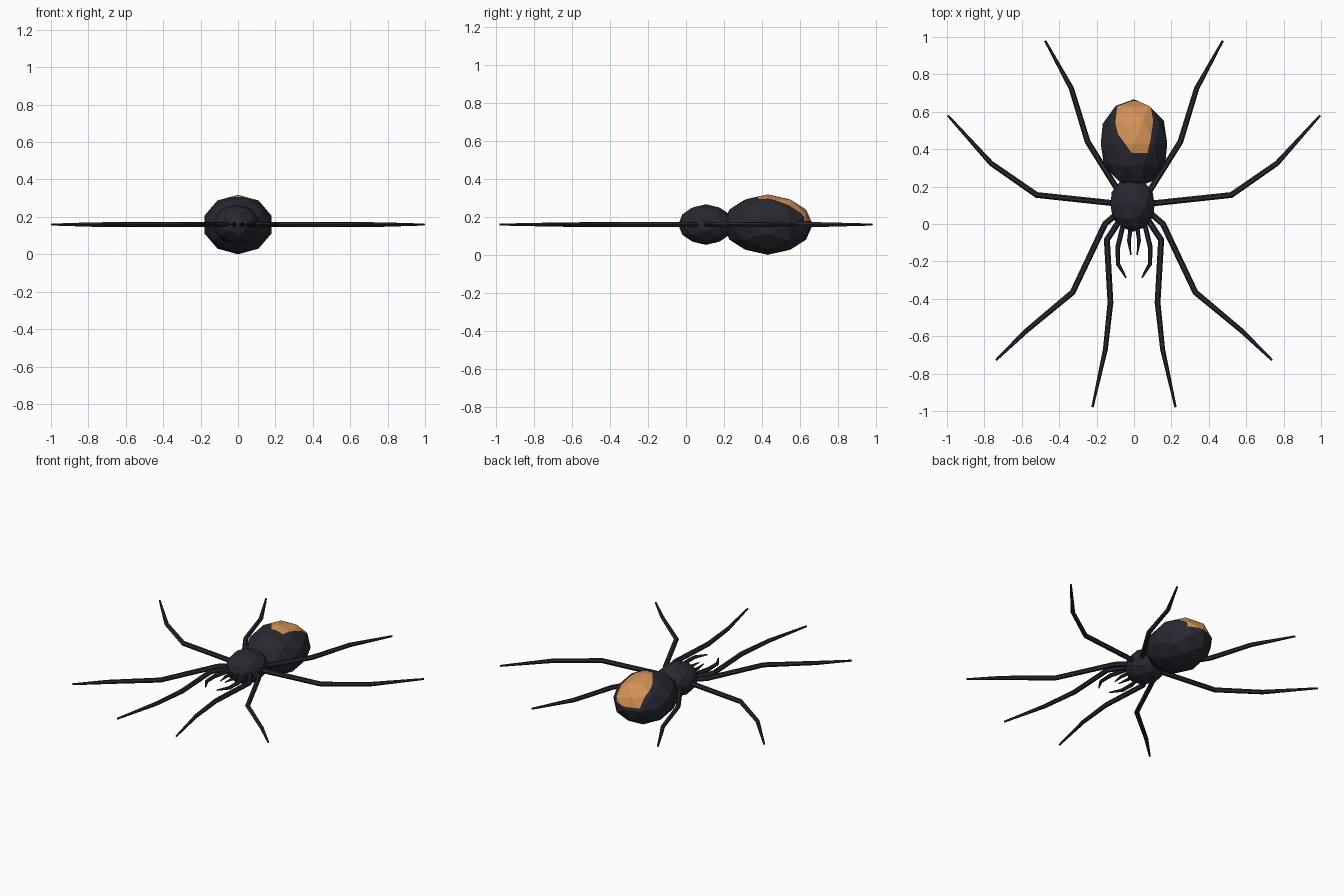
import bpy, bmesh, math
from mathutils import Matrix, Vector

if "Cube" in bpy.data.objects:
    bpy.data.objects.remove(bpy.data.objects["Cube"])

Z = 0.167  # height of the leg plane


def material(name, rgb):
    m = bpy.data.materials.new(name)
    m.diffuse_color = (*rgb, 1)
    m.use_nodes = True
    m.node_tree.nodes["Principled BSDF"].inputs["Base Color"].default_value = m.diffuse_color
    return m


BLACK = material("dark body", (0.021, 0.022, 0.031))
ORANGE = material("orange patch", (0.66, 0.29, 0.092))


def make_object(name, bm, mats):
    me = bpy.data.meshes.new(name)
    bm.to_mesh(me)
    bm.free()
    for m in mats:
        me.materials.append(m)
    ob = bpy.data.objects.new(name, me)
    bpy.context.collection.objects.link(ob)
    return ob


def faceted_ball(centre, radii):
    """Low-poly ball with its pole along y."""
    bm = bmesh.new()
    bmesh.ops.create_icosphere(bm, subdivisions=2, radius=1,
                               matrix=Matrix.Rotation(math.pi / 2, 4, 'X'))
    bmesh.ops.scale(bm, vec=radii, verts=bm.verts)
    bmesh.ops.translate(bm, vec=centre, verts=bm.verts)
    return bm


# Head and thorax
make_object("thorax", faceted_ball((-0.008, 0.105, Z), (0.124, 0.146, 0.107)), [BLACK])

# Abdomen with a teardrop patch cut into its upper back
bm = faceted_ball((0, 0.43, Z), (0.187, 0.237, 0.159))
outline = [(-0.012, 0.38), (0.072, 0.38), (0.09, 0.46), (0.103, 0.55), (0.09, 0.625),
           (0.045, 0.69), (-0.045, 0.69), (-0.09, 0.625), (-0.1, 0.54), (-0.085, 0.48)]
planes = [(Vector((0, 0, 0.185)), Vector((0, 0, -1)))]
for (ax, ay), (bx, by) in zip(outline, outline[1:] + outline[:1]):
    planes.append((Vector((ax, ay, 0)), Vector((by - ay, ax - bx, 0)).normalized()))
inside = list(bm.faces)
for co, no in planes:
    geom = set(inside)
    for f in inside:
        geom.update(f.edges)
        geom.update(f.verts)
    cut = bmesh.ops.bisect_plane(bm, geom=list(geom), dist=1e-5, plane_co=co, plane_no=no)
    faces = {g for g in cut["geom"] if isinstance(g, bmesh.types.BMFace)}
    inside = [f for f in faces if (f.calc_center_median() - co).dot(no) < 0]
for f in inside:
    f.material_index = 1
make_object("abdomen", bm, [BLACK, ORANGE])


def limb(name, points, radii, side, sides=6):
    """Tapered jointed tube lying in the leg plane, mitred at each joint."""
    pts = [Vector((x * side, y, Z)) for x, y in points]
    bm = bmesh.new()
    rings = []
    for i, p in enumerate(pts):
        a = (p - pts[i - 1]).normalized() if i else (pts[1] - p).normalized()
        b = (pts[i + 1] - p).normalized() if i < len(pts) - 1 else a
        t = (a + b).normalized()
        across = Vector((-t.y, t.x, 0)) / max(t.dot(a), 0.5)
        rings.append([bm.verts.new(p + across * radii[i] * math.cos(k * math.tau / sides)
                                   + Vector((0, 0, radii[i] * math.sin(k * math.tau / sides))))
                      for k in range(sides)])
    for r, s in zip(rings, rings[1:]):
        for k in range(sides):
            n = (k + 1) % sides
            bm.faces.new((r[k], r[n], s[n], s[k]))
    bm.faces.new(rings[0])
    bm.faces.new(rings[-1])
    bmesh.ops.recalc_face_normals(bm, faces=bm.faces)
    make_object(name, bm, [BLACK])


LEG = [0.016, 0.0155, 0.014, 0.006]
LEG5 = [0.016, 0.016, 0.0155, 0.013, 0.006]
limbs = {
    "rear_leg": ([(0.06, 0.14), (0.248, 0.44), (0.335, 0.725), (0.475, 0.98)], LEG),
    "middle_leg": ([(0.05, 0.105), (0.52, 0.155), (0.765, 0.325), (0.995, 0.58)], LEG),
    "second_leg": ([(0.05, 0.09), (0.155, 0.0), (0.328, -0.365), (0.58, -0.575), (0.738, -0.728)], LEG5),
    "front_leg": ([(0.05, 0.06), (0.145, -0.085), (0.126, -0.42), (0.153, -0.67), (0.222, -0.98)], LEG5),
    "feeler": ([(0.05, 0.03), (0.087, -0.125), (0.085, -0.215), (0.042, -0.288)],
               [0.013, 0.013, 0.011, 0.004]),
    "fang": ([(0.015, 0.0), (0.027, -0.09), (0.017, -0.165)], [0.012, 0.01, 0.003]),
}
for name, (points, radii) in limbs.items():
    for side, label in ((1, "right"), (-1, "left")):
        limb(f"{label}_{name}", points, radii, side)

# Stand the model on the ground
for ob in bpy.context.collection.objects:
    ob.location.z = 0.159 - Z
